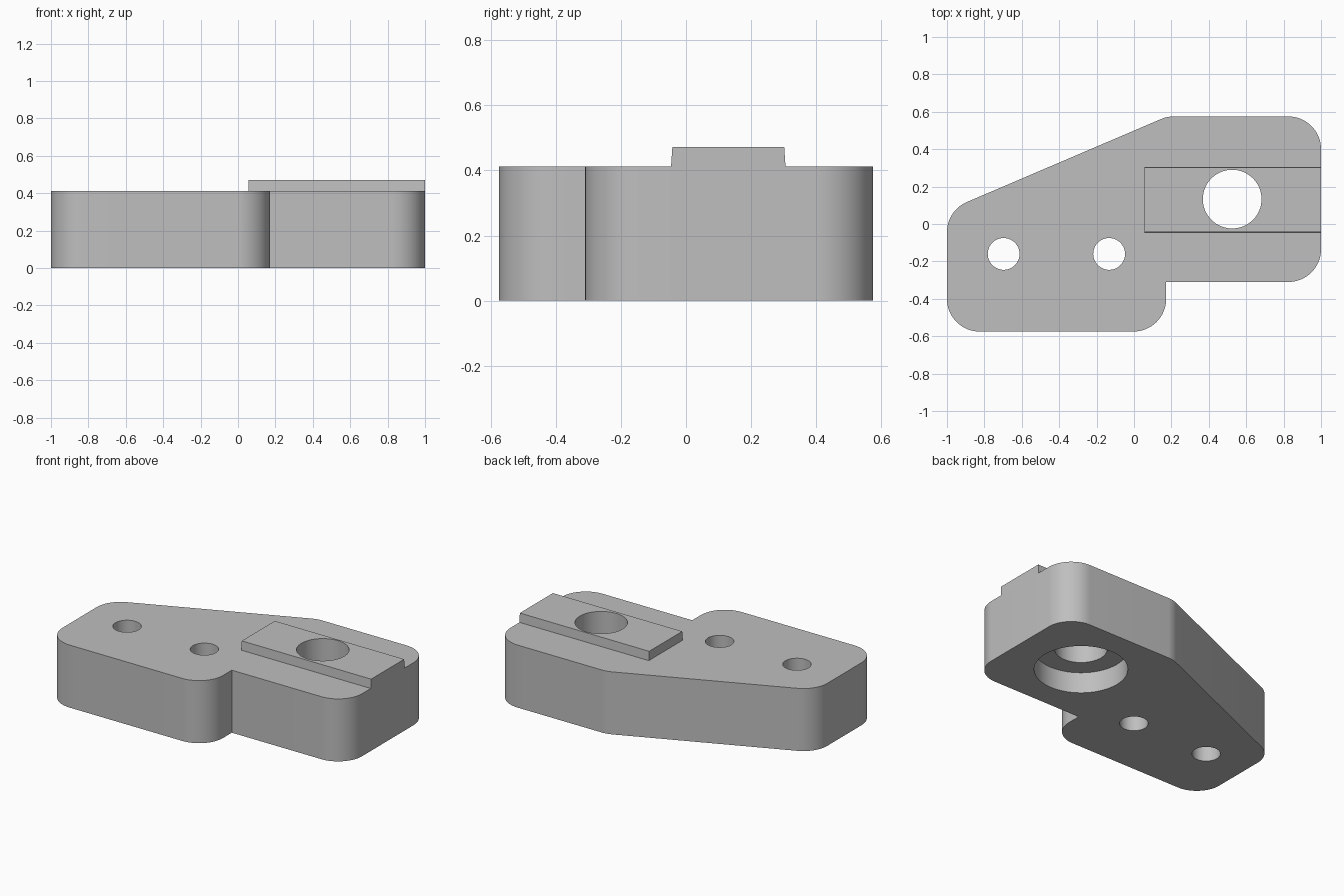
import bpy
import bmesh
import math
from mathutils import Vector

cube = bpy.data.objects.get("Cube")
if cube:
    bpy.data.objects.remove(cube, do_unlink=True)

grey = bpy.data.materials.new("plain grey")
grey.use_nodes = True
grey.diffuse_color = (0.52, 0.52, 0.52, 1)
grey.node_tree.nodes["Principled BSDF"].inputs["Base Color"].default_value = grey.diffuse_color

PLATE_TOP = 0.412
KEY_TOP = 0.472
BORE_DEPTH = 0.138
FILLET = 0.175


def rounded(corners, steps=16):
    """Outline with each (x, y, radius) corner filleted."""
    points = []
    count = len(corners)
    for i, (x, y, radius) in enumerate(corners):
        p = Vector((x, y))
        if radius == 0:
            points.append(p)
            continue
        u = (Vector(corners[i - 1][:2]) - p).normalized()
        v = (Vector(corners[(i + 1) % count][:2]) - p).normalized()
        half = u.angle(v) / 2
        centre = p + (u + v).normalized() * radius / math.sin(half)
        reach = radius / math.tan(half)
        start, end = p + u * reach - centre, p + v * reach - centre
        sweep = math.pi - 2 * half
        for k in range(steps + 1):
            t = k / steps
            arm = (start * math.sin((1 - t) * sweep) + end * math.sin(t * sweep)) / math.sin(sweep)
            points.append(centre + arm)
    return points


def prism(name, lower, upper, z0, z1):
    """Solid between two outlines of equal point count."""
    bm = bmesh.new()
    low = [bm.verts.new((x, y, z0)) for x, y in lower]
    high = [bm.verts.new((x, y, z1)) for x, y in upper]
    bm.faces.new(low[::-1])
    bm.faces.new(high)
    n = len(low)
    for i in range(n):
        j = (i + 1) % n
        bm.faces.new((low[i], low[j], high[j], high[i]))
    bmesh.ops.recalc_face_normals(bm, faces=bm.faces)
    mesh = bpy.data.meshes.new(name)
    bm.to_mesh(mesh)
    bm.free()
    mesh.materials.append(grey)
    obj = bpy.data.objects.new(name, mesh)
    bpy.context.collection.objects.link(obj)
    return obj


def cylinder(name, x, y, radius, z0, z1, sides=64):
    angles = [math.tau * i / sides for i in range(sides)]
    ring = [(x + radius * math.cos(a), y + radius * math.sin(a)) for a in angles]
    return prism(name, ring, ring, z0, z1)


def cut(obj, cutters):
    """Subtract the cutters and keep the finished mesh."""
    for cutter in cutters:
        mod = obj.modifiers.new("hole", "BOOLEAN")
        mod.operation = "DIFFERENCE"
        mod.solver = "EXACT"
        mod.object = cutter
    graph = bpy.context.evaluated_depsgraph_get()
    mesh = bpy.data.meshes.new_from_object(obj.evaluated_get(graph))
    obj.modifiers.clear()
    obj.data = mesh


# Plate with filleted corners, a step at the front and a slanted back
outline = rounded([
    (-1, -0.575, FILLET), (0.172, -0.575, FILLET), (0.172, -0.31, 0),
    (1, -0.31, FILLET), (1, 0.575, FILLET), (0.177, 0.575, FILLET),
    (-1, 0.072, FILLET),
])
plate = prism("base_plate", outline, outline, 0, PLATE_TOP)


# Raised key with slightly sloped long sides
def key_outline(inset):
    front, back = -0.046 + inset, 0.306 - inset
    return [(0.057, front), (1, front), (1, back), (0.057, back)]


key = prism("raised_key", key_outline(0), key_outline(0.004), PLATE_TOP, KEY_TOP)

# Through holes and the wide counterbore underneath
main_hole = cylinder("main_hole_cutter", 0.525, 0.133, 0.157, -0.1, 0.6)
counterbore = cylinder("counterbore_cutter", 0.525, 0.133, 0.28, -0.1, BORE_DEPTH)
bolt_holes = [cylinder("bolt_hole_cutter", x, -0.16, 0.085, -0.1, 0.6) for x in (-0.697, -0.133)]

cut(plate, [counterbore, main_hole] + bolt_holes)
cut(key, [main_hole])
for cutter in [counterbore, main_hole] + bolt_holes:
    bpy.data.objects.remove(cutter, do_unlink=True)

# Smooth the round walls and keep the edges sharp
bpy.ops.object.select_all(action="DESELECT")
for part in (plate, key):
    part.select_set(True)
bpy.context.view_layer.objects.active = plate
bpy.ops.object.shade_smooth_by_angle(angle=math.radians(20))
